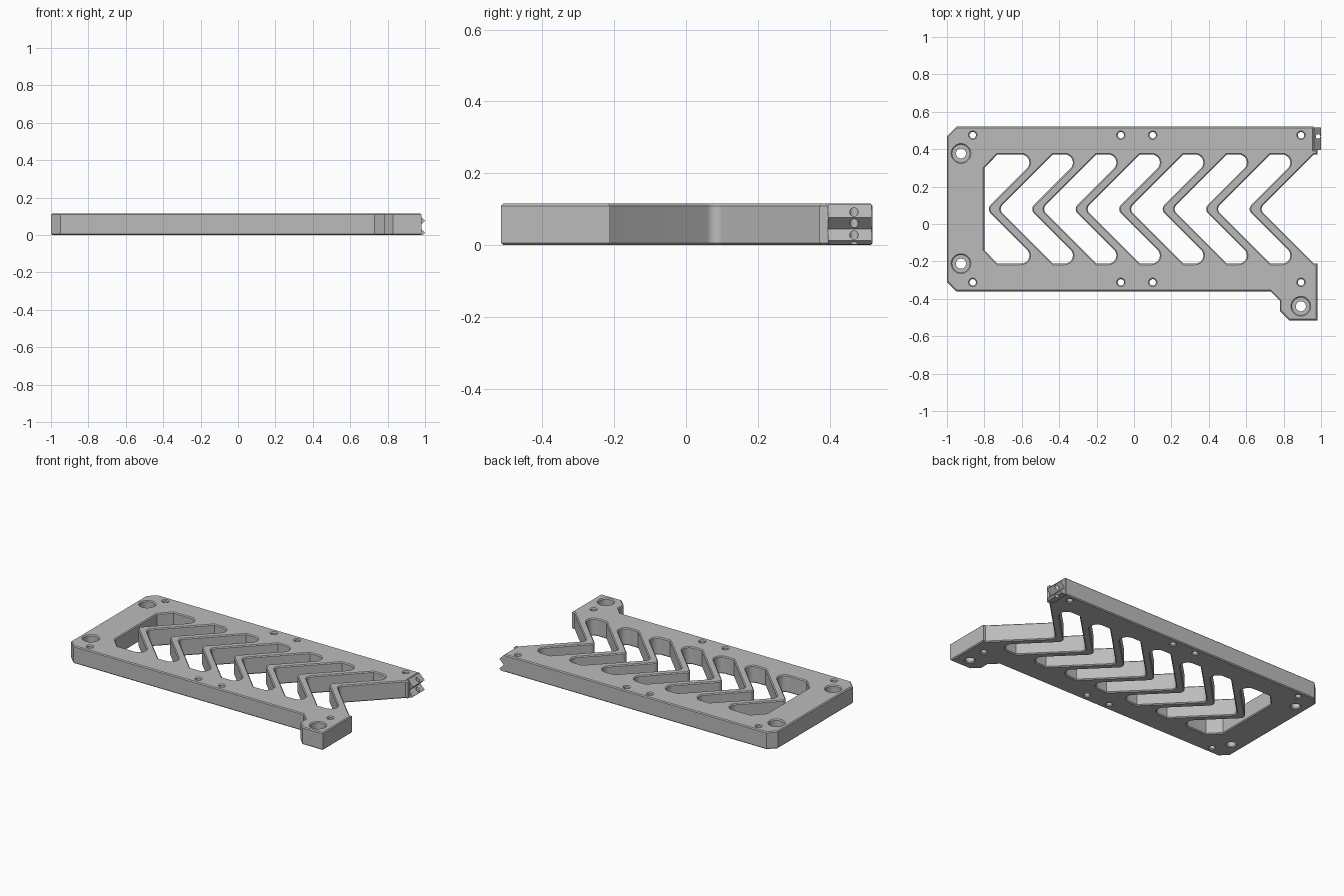
import bpy
import bmesh
import math
from mathutils import Vector, Matrix

old = bpy.data.objects.get("Cube")
if old:
    bpy.data.objects.remove(old, do_unlink=True)

THICK, CHAMFER = 0.115, 0.006
MID, HALF = 0.08, 0.292            # chevron centre line and half height
PITCH, RIB = 0.2325, 0.064         # chevron spacing and rib width
TIP = -0.789                       # left tip of the first rib

grey = bpy.data.materials.new("machined_grey")
grey.use_nodes = True
grey.diffuse_color = (0.5, 0.5, 0.5, 1)
grey.node_tree.nodes["Principled BSDF"].inputs["Base Color"].default_value = (0.5, 0.5, 0.5, 1)


def rounded(points, steps=8):
    """Closed outline of (x, y[, radius]) corners with round fillets."""
    out = []
    n = len(points)
    for i, p in enumerate(points):
        c = Vector(p[:2])
        if len(p) == 2:
            out.append(c)
            continue
        a = (Vector(points[i - 1][:2]) - c).normalized()
        b = (Vector(points[(i + 1) % n][:2]) - c).normalized()
        half = a.angle(b) / 2
        centre = c + (a + b).normalized() * (p[2] / math.sin(half))
        start = c + a * (p[2] / math.tan(half)) - centre
        end = c + b * (p[2] / math.tan(half)) - centre
        sweep = math.atan2(start.x * end.y - start.y * end.x, start.dot(end))
        for k in range(steps + 1):
            out.append(centre + Matrix.Rotation(sweep * k / steps, 2) @ start)
    return out


def circle(x, y, r, n=24):
    return [Vector((x + r * math.cos(math.tau * k / n), y + r * math.sin(math.tau * k / n)))
            for k in range(n)]


def mesh_object(name, bm):
    me = bpy.data.meshes.new(name)
    bm.to_mesh(me)
    bm.free()
    ob = bpy.data.objects.new(name, me)
    bpy.context.collection.objects.link(ob)
    me.materials.append(grey)
    return ob


def chamfered_plate(name, loops):
    """Filled outline with holes, extruded with chamfered rims."""
    cu = bpy.data.curves.new(name + "_outline", 'CURVE')
    cu.dimensions, cu.fill_mode = '2D', 'BOTH'
    cu.extrude = THICK / 2 - CHAMFER
    cu.bevel_depth, cu.bevel_resolution, cu.offset = CHAMFER, 0, -CHAMFER
    for loop in loops:
        sp = cu.splines.new('POLY')
        sp.points.add(len(loop) - 1)
        for pt, co in zip(sp.points, loop):
            pt.co = (co.x, co.y, 0, 1)
        sp.use_cyclic_u = True
    tmp = bpy.data.objects.new(name + "_outline", cu)
    bpy.context.collection.objects.link(tmp)
    deps = bpy.context.evaluated_depsgraph_get()
    me = bpy.data.meshes.new_from_object(tmp.evaluated_get(deps))
    bm = bmesh.new()
    bm.from_mesh(me)
    bpy.data.objects.remove(tmp, do_unlink=True)
    bmesh.ops.remove_doubles(bm, verts=bm.verts, dist=1e-5)
    bmesh.ops.translate(bm, verts=bm.verts, vec=(0, 0, THICK / 2))
    bmesh.ops.recalc_face_normals(bm, faces=bm.faces)
    for f in bm.faces:
        f.material_index = 0
    return mesh_object(name, bm)


def drill(target, x, y, r_low, r_high, z_low, z_high):
    """Cut a vertical round or conical hole."""
    bm = bmesh.new()
    bmesh.ops.create_cone(bm, cap_ends=True, segments=32, radius1=r_low, radius2=r_high,
                          depth=z_high - z_low,
                          matrix=Matrix.Translation((x, y, (z_low + z_high) / 2)))
    cutter = mesh_object("drill_cutter", bm)
    cutter.hide_render = True
    mod = target.modifiers.new("drill", 'BOOLEAN')
    mod.operation, mod.solver, mod.object = 'DIFFERENCE', 'EXACT', cutter
    bpy.context.view_layer.objects.active = target
    bpy.ops.object.modifier_apply(modifier=mod.name)
    bpy.data.objects.remove(cutter, do_unlink=True)


# Outer outline, with the open chevron notch on the right and the corner tab
last = TIP + 6 * PITCH + RIB
outline = rounded([
    (-1, 0.47), (-0.95, 0.52), (0.96, 0.52), (0.96, 0.395), (0.98, 0.395),
    (0.98, MID + HALF), (last + HALF, MID + HALF), (last, MID, 0.03),
    (last + HALF, MID - HALF), (0.98, MID - HALF), (0.98, -0.515),
    (0.83, -0.515), (0.78, -0.465), (0.78, -0.41), (0.73, -0.36),
    (-0.95, -0.36), (-1, -0.31)])
loops = [outline]

# Chevron windows between the ribs
for i in range(7):
    right = TIP + i * PITCH
    left = right - PITCH + RIB
    if i == 0:
        back = [(-0.73, MID - HALF), (-0.8, -0.14), (-0.8, 0.3), (-0.73, MID + HALF)]
    else:
        back = [(left + HALF, MID - HALF), (left, MID, 0.03), (left + HALF, MID + HALF)]
    loops.append(rounded(back + [(right + HALF, MID + HALF, 0.044), (right, MID, 0.03),
                                 (right + HALF, MID - HALF, 0.044)]))

# Small through holes and the three large bolt holes
for x in (-0.862, -0.07, 0.1, 0.893):
    for y in (0.475, -0.312):
        loops.append(circle(x, y, 0.017))
bolts = [(-0.925, 0.377), (-0.925, -0.212), (0.892, -0.44)]
for x, y in bolts:
    loops.append(circle(x, y, 0.027))

plate = chamfered_plate("plate", loops)
for x, y in bolts:
    drill(plate, x, y, 0.047, 0.047, 0.05, 0.15)
    drill(plate, x, y, 0.045, 0.061, THICK - 0.008, THICK + 0.008)

# Serrated end block on the right edge
profile = [(0.952, 0.001), (0.988, 0.001), (1.0, 0.012), (0.968, 0.044),
           (1.0, 0.076), (0.963, 0.113), (0.952, 0.113)]
bm = bmesh.new()
face = bm.faces.new([bm.verts.new((x, 0.395, z)) for x, z in profile])
ext = bmesh.ops.extrude_face_region(bm, geom=[face])
bmesh.ops.translate(bm, vec=(0, 0.122, 0),
                    verts=[v for v in ext["geom"] if isinstance(v, bmesh.types.BMVert)])
bmesh.ops.recalc_face_normals(bm, faces=bm.faces)
block = mesh_object("serrated_end", bm)
drill(block, 0.984, 0.468, 0.012, 0.012, -0.05, 0.2)

for ob in (plate, block):
    bpy.ops.object.select_all(action='DESELECT')
    ob.select_set(True)
    bpy.context.view_layer.objects.active = ob
    bpy.ops.object.shade_smooth_by_angle(angle=math.radians(30))
